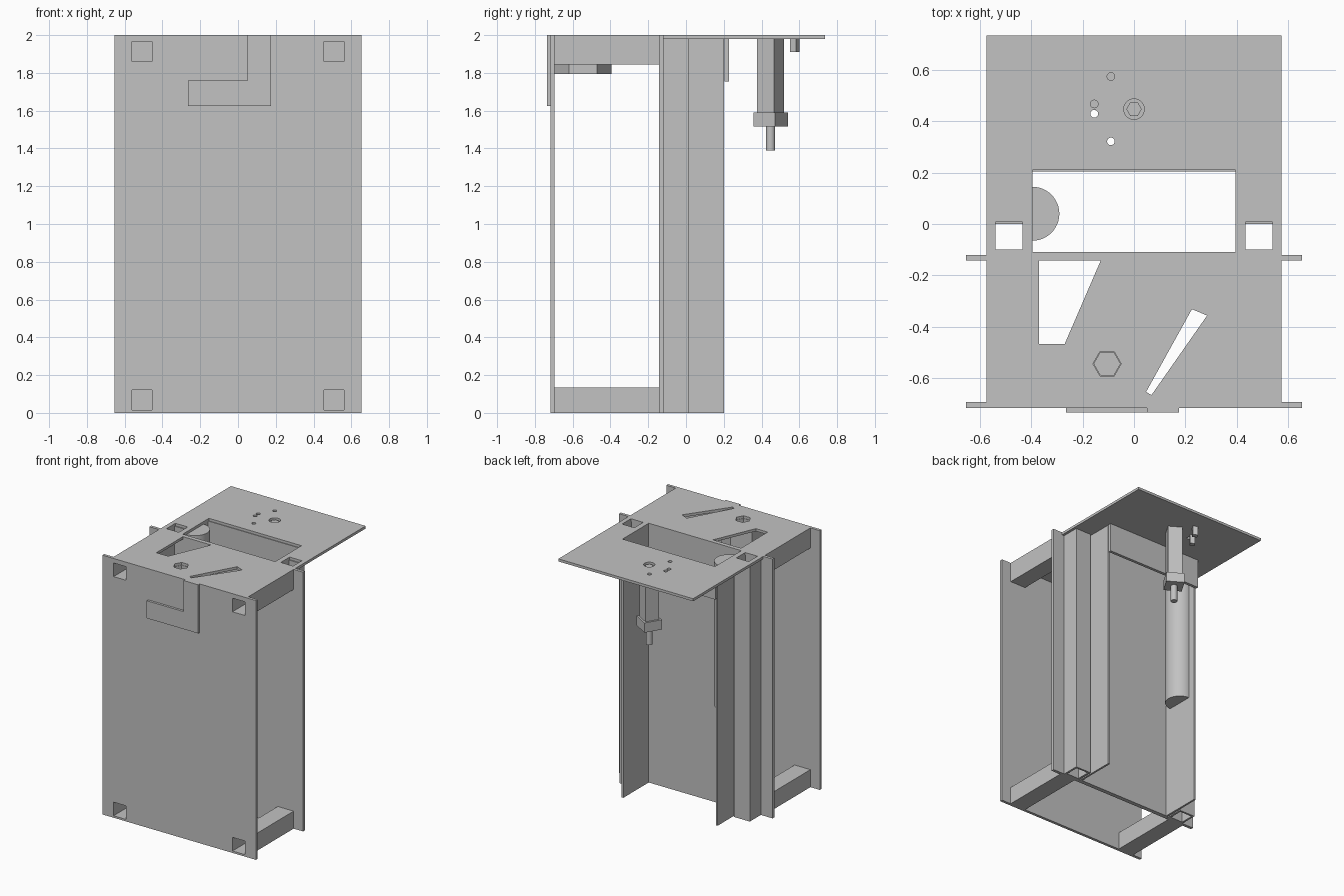
import bpy, bmesh
from math import cos, sin, pi, radians

cube = bpy.data.objects.get("Cube")
if cube:
    bpy.data.objects.remove(cube, do_unlink=True)

grey = bpy.data.materials.new("plain_grey")
grey.use_nodes = True
tone = (0.54, 0.54, 0.54, 1)
grey.diffuse_color = tone
grey.node_tree.nodes["Principled BSDF"].inputs["Base Color"].default_value = tone


def rect(u0, u1, v0, v1):
    return [(u0, v0), (u1, v0), (u1, v1), (u0, v1)]


def ngon(cu, cv, r, sides, turn=0.0, sweep=2 * pi):
    steps = sides if sweep > 6.28 else sides - 1
    return [(cu + r * cos(turn + sweep * i / steps),
             cv + r * sin(turn + sweep * i / steps)) for i in range(sides)]


def slab(name, loops, low, high, axis="Z", smooth=False):
    """Extrude an outline with holes along Z (outline in x, y) or Y (outline in x, z)."""
    curve = bpy.data.curves.new(name + "_outline", "CURVE")
    curve.dimensions = "2D"
    curve.fill_mode = "BOTH"
    curve.extrude = (high - low) / 2
    for loop in loops:
        spline = curve.splines.new("POLY")
        spline.points.add(len(loop) - 1)
        for point, (u, v) in zip(spline.points, loop):
            point.co = (u, v, 0, 1)
        spline.use_cyclic_u = True
    helper = bpy.data.objects.new(name + "_outline", curve)
    bpy.context.scene.collection.objects.link(helper)
    bpy.context.view_layer.update()
    deps = bpy.context.evaluated_depsgraph_get()
    mesh = bpy.data.meshes.new_from_object(helper.evaluated_get(deps))
    bpy.data.objects.remove(helper, do_unlink=True)
    bpy.data.curves.remove(curve)

    mid = (low + high) / 2
    bm = bmesh.new()
    bm.from_mesh(mesh)
    for v in bm.verts:
        x, y, z = v.co
        v.co = (x, y, z + mid) if axis == "Z" else (x, z + mid, y)
    bmesh.ops.remove_doubles(bm, verts=bm.verts, dist=0.0001)
    bmesh.ops.recalc_face_normals(bm, faces=bm.faces)
    for f in bm.faces:
        f.smooth = False
    bm.to_mesh(mesh)
    bm.free()
    mesh.name = name
    mesh.materials.clear()
    mesh.materials.append(grey)
    ob = bpy.data.objects.new(name, mesh)
    bpy.context.scene.collection.objects.link(ob)
    if smooth:
        bpy.ops.object.select_all(action="DESELECT")
        ob.select_set(True)
        bpy.context.view_layer.objects.active = ob
        bpy.ops.object.shade_smooth_by_angle(angle=radians(30))
    return ob


def tube(name, u0, u1, v0, v1, low, high, axis):
    w = 0.015
    slab(name, [rect(u0, u1, v0, v1), rect(u0 + w, u1 - w, v0 + w, v1 - w)],
         low, high, axis)


def mirrored(u0, u1, side):
    return (u0, u1) if side > 0 else (-u1, -u0)


TOP = 1.98
SIDES = (("left", 1), ("right", -1))

# Upright plates, the front one pierced at the tube ends
front_holes = [rect(*mirrored(0.455, 0.56, s), z, z + 0.105)
               for _, s in SIDES for z in (0.015, 1.86)]
slab("front_plate", [rect(-0.655, 0.655, 0, 2)] + front_holes, -0.717, -0.695, "Y")
slab("middle_plate", [rect(-0.655, 0.655, 0, 2)], -0.143, -0.12, "Y")

# Top plate with its window, slots and drilled holes
bolt = (0, 0.448)
pins = ((-0.09, 0.575), (-0.155, 0.468))
drills = ((-0.155, 0.43), (-0.09, 0.322))
pocket = ngon(-0.105, -0.545, 0.055, 6)
cuts = [
    rect(-0.395, 0.395, -0.11, 0.21),
    [(-0.37, -0.143), (-0.13, -0.143), (-0.27, -0.467), (-0.37, -0.467)],
    [(0.047, -0.655), (0.068, -0.667), (0.285, -0.357), (0.226, -0.332)],
    pocket,
    ngon(*bolt, 0.04, 32),
]
cuts += [rect(*mirrored(0.435, 0.54, s), -0.1, 0.008) for _, s in SIDES]
cuts += [ngon(*p, 0.015, 16) for p in pins + drills]
slab("top_plate", [rect(-0.575, 0.575, -0.717, 0.735)] + cuts, TOP, 2)

# Square tubes and the wings of the rear channel
for label, s in SIDES:
    across = mirrored(0.44, 0.575, s)
    tube(label + "_upper_tube", *across, 1.845, TOP, -0.695, -0.143, "Y")
    tube(label + "_lower_tube", *across, 0, 0.135, -0.695, -0.143, "Y")
    tube(label + "_upright_tube", *mirrored(0.42, 0.555, s), -0.12, 0.015, 0, TOP, "Z")
    slab(label + "_channel_wing", [rect(*mirrored(0.395, 0.41, s), -0.12, 0.2)], 0, TOP)
slab("channel_web", [rect(-0.395, 0.395, -0.12, -0.11)], 0, TOP)
slab("rear_crosspiece", [rect(-0.41, 0.41, 0.205, 0.228)], 1.755, TOP)

# Half-round bar inside the channel
slab("half_round_bar", [ngon(-0.396, 0.04, 0.105, 25, -pi / 2, pi)], 0.87, TOP, smooth=True)

# Angled bracket on the front
slab("front_bracket", [[(-0.265, 1.625), (0.175, 1.625), (0.175, 2), (0.05, 2),
                        (0.05, 1.76), (-0.265, 1.76)]], -0.735, -0.717, "Y")

# Hexagonal boss with a blind socket
boss = ngon(-0.105, -0.545, 0.15, 6, pi / 2)
slab("hex_boss", [boss, ngon(-0.105, -0.545, 0.051, 6)], 1.81, TOP)
slab("hex_boss_floor", [boss], 1.795, 1.81)

# Hanging spindle: twisted square bar, collar and tip
twist = radians(59 + 45)
slab("spindle_bar", [ngon(*bolt, 0.074, 4, twist)], 1.59, TOP)
slab("spindle_collar", [ngon(*bolt, 0.094, 4, twist)], 1.515, 1.59)
slab("spindle_tip", [ngon(*bolt, 0.024, 24)], 1.39, 1.515, smooth=True)
slab("spindle_head", [ngon(*bolt, 0.03, 6)], TOP, 1.99)

# Small pegs under the top plate
for i, (px, py) in enumerate(pins):
    slab(f"peg_{i + 1}", [ngon(px, py, 0.026, 4, twist)], 1.91, TOP)
